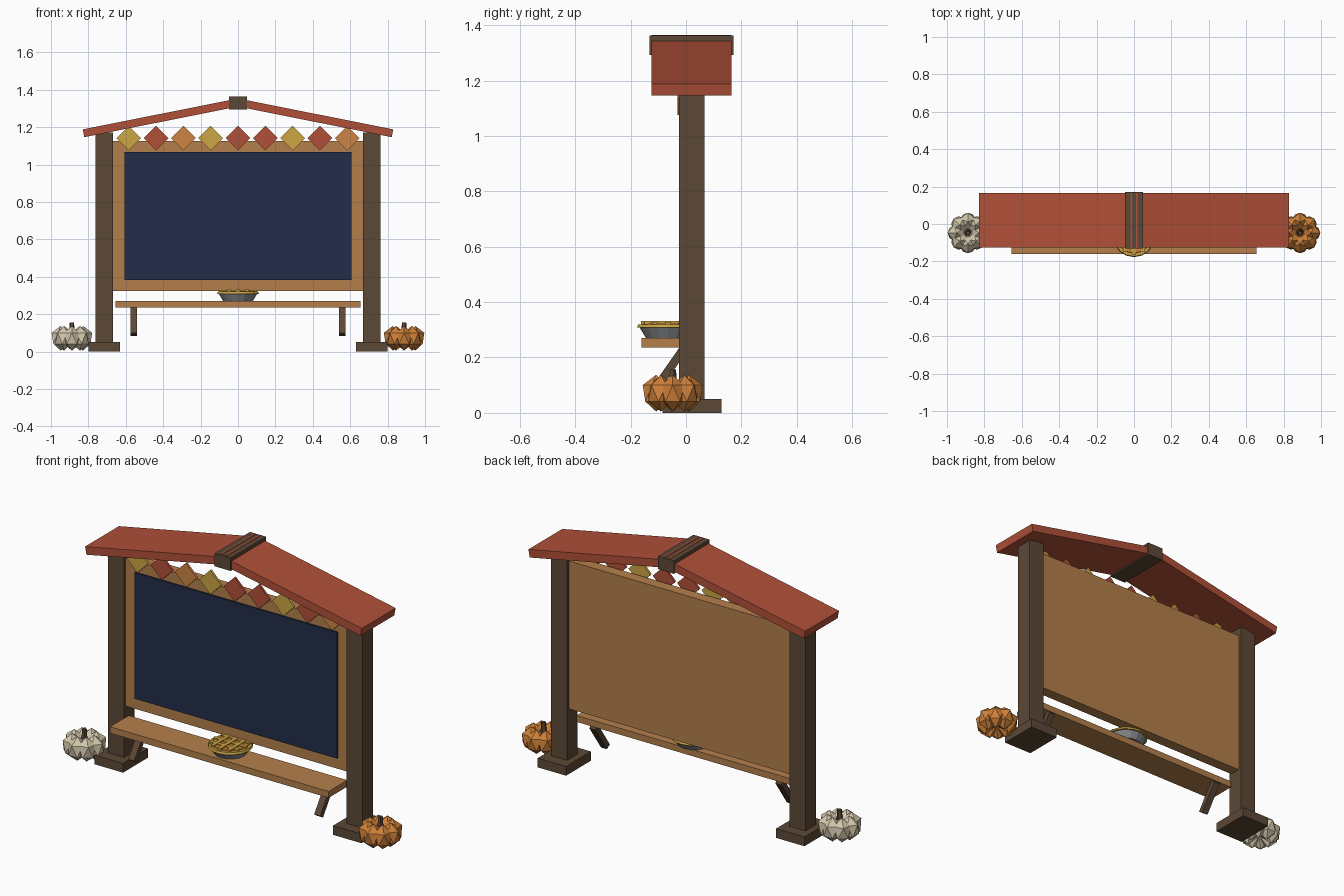
import bpy, bmesh, math
from mathutils import Matrix, Vector

cube = bpy.data.objects.get("Cube")
if cube:
    bpy.data.objects.remove(cube, do_unlink=True)


def material(name, hexcode):
    """Flat material from an sRGB hex colour."""
    rgb = [int(hexcode[i:i + 2], 16) / 255 for i in (0, 2, 4)]
    lin = [c / 12.92 if c < 0.04 else ((c + 0.055) / 1.055) ** 2.4 for c in rgb]
    m = bpy.data.materials.new(name)
    m.use_nodes = True
    m.diffuse_color = (*lin, 1)
    m.node_tree.nodes["Principled BSDF"].inputs["Base Color"].default_value = (*lin, 1)
    return m


DARK = material("dark_wood", "5C4836")
TAN = material("tan_wood", "B47F4B")
RED = material("brick_red", "B05038")
NAVY = material("navy_board", "222D48")
YELLOW = material("golden_yellow", "CCA543")
ORANGE = material("soft_orange", "CC8443")
PUMPKIN = material("pumpkin_orange", "CE8038")
CREAM = material("cream", "D2C7AB")
TIN = material("tin_grey", "8A8C8E")


def finish(name, bm, mat):
    bmesh.ops.recalc_face_normals(bm, faces=bm.faces[:])
    me = bpy.data.meshes.new(name)
    bm.to_mesh(me)
    bm.free()
    me.materials.append(mat)
    ob = bpy.data.objects.new(name, me)
    bpy.context.collection.objects.link(ob)
    return ob


def box(name, mat, x, y, z):
    """Box from (min, max) ranges on each axis."""
    bm = bmesh.new()
    size = [r[1] - r[0] for r in (x, y, z)]
    mid = [(r[1] + r[0]) / 2 for r in (x, y, z)]
    bmesh.ops.create_cube(bm, size=1, matrix=Matrix.Translation(mid) @ Matrix.Diagonal((*size, 1)))
    return finish(name, bm, mat)


def prism(name, mat, points, offset):
    """Flat polygon extruded along an offset vector."""
    bm = bmesh.new()
    face = bm.faces.new([bm.verts.new(p) for p in points])
    ext = bmesh.ops.extrude_face_region(bm, geom=[face], use_keep_orig=True)
    verts = [g for g in ext["geom"] if isinstance(g, bmesh.types.BMVert)]
    bmesh.ops.translate(bm, verts=verts, vec=offset)
    return finish(name, bm, mat)


def frustum(name, mat, r1, r2, z1, z2, centre, sides):
    bm = bmesh.new()
    bmesh.ops.create_cone(bm, cap_ends=True, segments=sides, radius1=r1, radius2=r2, depth=z2 - z1,
                          matrix=Matrix.Translation((*centre, (z1 + z2) / 2)))
    return finish(name, bm, mat)


# Posts, feet, roof slopes and shelf brackets on both sides
for side, s in (("left", 1), ("right", -1)):
    def span(a, b):
        return tuple(sorted((s * a, s * b)))

    box(side + "_post", DARK, span(0.667, 0.763), (-0.025, 0.067), (0.02, 1.17))
    box(side + "_foot", DARK, span(0.63, 0.8), (-0.085, 0.128), (0, 0.05))
    prism(side + "_roof_slope", RED,
          [(s * x, -0.125, z) for x, z in ((0, 1.353), (0.83, 1.188), (0.822, 1.146), (0, 1.31))],
          (0, 0.29, 0))
    prism(side + "_shelf_bracket", DARK,
          [(s * 0.54, y, z) for y, z in ((-0.119, 0.1), (-0.094, 0.083), (0.005, 0.225), (-0.014, 0.25))],
          (s * 0.036, 0, 0))
    box(side + "_ridge_inlay", RED, span(0.01, 0.019), (-0.125, 0.165), (1.355, 1.365))

# Ridge cap
box("ridge_cap", DARK, (-0.048, 0.048), (-0.132, 0.172), (1.293, 1.363))

# Notice board and its dark panel
box("back_board", TAN, (-0.67, 0.67), (-0.01, 0.05), (0.323, 1.125))
box("dark_panel", NAVY, (-0.608, 0.606), (-0.019, -0.009), (0.382, 1.066))

# Row of hanging diamonds
row = (YELLOW, RED, ORANGE, YELLOW, RED, RED, YELLOW, RED, ORANGE)
for i, mat in enumerate(row):
    x, z, r = (i - 4) * 0.146, 1.141, 0.066
    prism(f"diamond_{i + 1}", mat,
          [(x - r, -0.03, z), (x, -0.03, z - r), (x + r, -0.03, z), (x, -0.03, z + r)],
          (0, 0.012, 0))

# Shelf
box("shelf", TAN, (-0.656, 0.656), (-0.16, 0.0), (0.236, 0.271))

# Pie: tin, crust rim, filling and lattice
pie = (0, -0.065)
frustum("pie_tin", TIN, 0.08, 0.102, 0.271, 0.308, pie, 16)
frustum("pie_crust", YELLOW, 0.112, 0.108, 0.308, 0.32, pie, 16)
frustum("pie_filling", PUMPKIN, 0.094, 0.09, 0.315, 0.324, pie, 16)
for i in (-1, 0, 1):
    d = i * 0.048
    reach = math.sqrt(0.098 ** 2 - d * d)
    box(f"lattice_long_{i + 2}", YELLOW, (-reach, reach),
        (pie[1] + d - 0.01, pie[1] + d + 0.01), (0.318, 0.329))
    box(f"lattice_cross_{i + 2}", YELLOW, (d - 0.01, d + 0.01),
        (pie[1] - reach, pie[1] + reach), (0.318, 0.331))


# Pumpkins: a ring of faceted lobes with a stubby stem
def pumpkin(name, mat, x, y):
    bm = bmesh.new()
    lobes = 8
    for i in range(lobes):
        turn = Matrix.Rotation(math.tau * i / lobes, 4, "Z")
        place = (Matrix.Translation((x, y, 0.071)) @ turn @ Matrix.Translation((0.06, 0, 0))
                 @ Matrix.Diagonal((0.054, 0.05, 0.066, 1)))
        bmesh.ops.create_icosphere(bm, subdivisions=1, radius=1, matrix=place)
    finish(name, bm, mat)
    stem = frustum(name + "_stem", DARK, 0.017, 0.012, 0.08, 0.156, (0, 0), 5)
    stem.data.transform(Matrix.Translation((x, y, 0)))


pumpkin("orange_pumpkin", PUMPKIN, 0.888, -0.048)
pumpkin("cream_pumpkin", CREAM, -0.888, -0.048)
